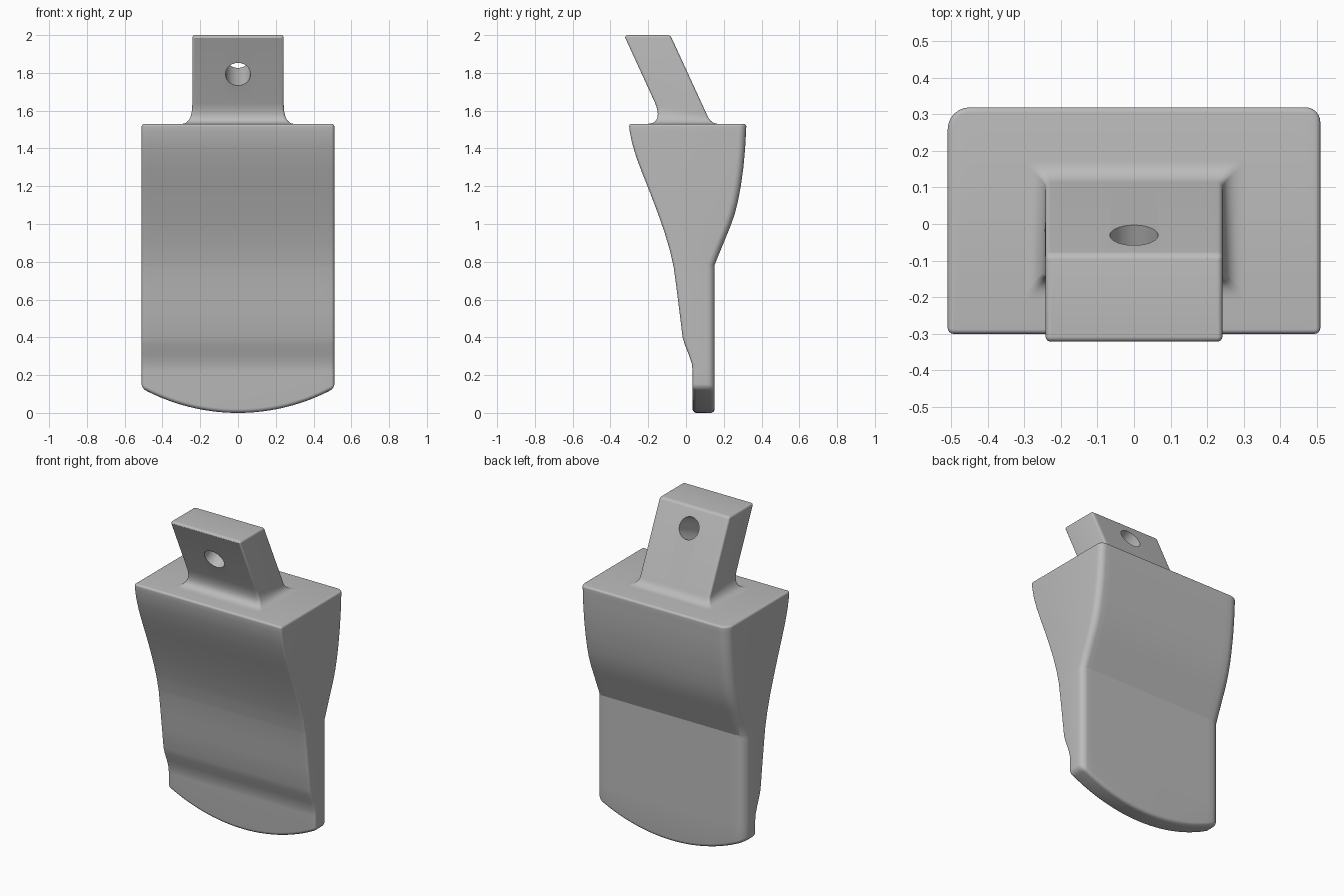
import bpy, bmesh, math
from mathutils import Vector

old = bpy.data.objects.get("Cube")
if old:
    bpy.data.objects.remove(old)

grey = bpy.data.materials.new("plain grey")
grey.use_nodes = True
grey.diffuse_color = (0.5, 0.5, 0.5, 1)
grey.node_tree.nodes["Principled BSDF"].inputs["Base Color"].default_value = (0.5, 0.5, 0.5, 1)

HALF = 0.51      # half width of the blade
TOP = 1.53       # shoulder height
STEPS = 6


def corner(cx, cy, r, start, sweep):
    angles = [math.radians(start + sweep * i / STEPS) for i in range(STEPS + 1)]
    return [(cx + r * math.cos(a), cy + r * math.sin(a)) for a in angles]


def straight(a, b, n=24):
    return [(a[0] + (b[0] - a[0]) * i / n, a[1] + (b[1] - a[1]) * i / n) for i in range(1, n)]


def ring(half, yf, yb, radii, inset, height):
    """Rounded rectangle; returns matching front and back rows, both from -x to +x."""
    x, f, b = half - inset, yf + inset, yb - inset
    fl, fr, bl, br = [max(r - inset, 0.004) for r in radii]
    p, q = corner(fl - x, f + fl, fl, 180, 90), corner(x - fr, f + fr, fr, 270, 90)
    s, t = corner(bl - x, b - bl, bl, 180, -90), corner(x - br, b - br, br, 90, -90)
    rows = (p + straight(p[-1], q[0]) + q, s + straight(s[-1], t[0]) + t)
    return [[Vector((u, v, height(u, v))) for u, v in row] for row in rows]


def loft(name, rings):
    """Skin the rings from bottom to top and cap both ends with strips."""
    bm = bmesh.new()
    loops = [[[bm.verts.new(p) for p in row] for row in r] for r in rings]
    around = [front + back[::-1] for front, back in loops]
    for low, high in zip(around, around[1:]):
        for i in range(len(low)):
            j = (i + 1) % len(low)
            bm.faces.new((low[i], low[j], high[j], high[i]))
    for front, back in (loops[0], loops[-1]):
        for i in range(len(front) - 1):
            bm.faces.new((front[i], front[i + 1], back[i + 1], back[i]))
    bmesh.ops.recalc_face_normals(bm, faces=bm.faces)
    mesh = bpy.data.meshes.new(name)
    bm.to_mesh(mesh)
    bm.free()
    mesh.materials.append(grey)
    obj = bpy.data.objects.new(name, mesh)
    bpy.context.collection.objects.link(obj)
    return obj


def smooth(obj, degrees):
    bpy.ops.object.select_all(action='DESELECT')
    obj.select_set(True)
    bpy.context.view_layer.objects.active = obj
    bpy.ops.object.shade_smooth_by_angle(angle=math.radians(degrees))


def lookup(profile, z):
    for (z0, y0), (z1, y1) in zip(profile, profile[1:]):
        if z <= z1:
            return y0 + (y1 - y0) * max(0, (z - z0) / (z1 - z0))
    return profile[-1][1]


# Blade: side profiles as (height, depth)
front = [(0.22, 0.035), (0.26, 0.031), (0.31, 0.014), (0.36, -0.006), (0.4, -0.018),
         (0.54, -0.035), (0.66, -0.05), (0.77, -0.065), (0.86, -0.085), (0.96, -0.115),
         (1.06, -0.15), (1.17, -0.192), (1.26, -0.228), (1.35, -0.262), (1.43, -0.286),
         (1.49, -0.298), (TOP, -0.302)]
back = [(0.22, 0.152), (0.785, 0.152), (0.89, 0.195), (1.0, 0.24), (1.06, 0.26), (1.12, 0.275),
        (1.2, 0.29), (1.3, 0.304), (1.4, 0.313), (TOP, 0.32)]
radii = (0.016, 0.016, 0.06, 0.04)
R_TIP = 1.065


def tip(x):
    return R_TIP - math.sqrt(R_TIP ** 2 - x * x)


def blade_ring(z, inset=0):
    return ring(HALF, lookup(front, z), lookup(back, z), radii, inset, lambda u, v: z)


def tip_ring(rise, inset):
    return ring(HALF, front[0][1], back[0][1], radii, inset, lambda u, v: tip(u) + rise)


quarter = [math.radians(90 * i / STEPS) for i in range(STEPS + 1)]
rings = [tip_ring(0.022 * (1 - math.sin(a)), 0.022 * (1 - math.cos(a))) for a in quarter[::-1]]
rings = [tip_ring(0.022 * (1 - math.cos(a)), 0.022 * (1 - math.sin(a))) for a in quarter]
edge = 0.014
levels = sorted({z for z, y in front + back if z < TOP - edge})
rings += [blade_ring(z) for z in levels]
rings += [blade_ring(TOP - edge * (1 - math.sin(a)), edge * (1 - math.cos(a))) for a in quarter]
blade = loft("blade", rings)
smooth(blade, 20)

# Tang: leaning lug with a flared, mitred foot
LEAN = 0.46


def front_y(z):
    return -0.322 + (1.985 - z) * LEAN


def back_y(z):
    return -0.083 + (2 - z) * LEAN


def bezier(a, b, c, t):
    return a * (1 - t) ** 2 + 2 * b * t * (1 - t) + c * t * t


def tang_ring(half, yf, zf, yb, zb, inset=0):
    return ring(half, yf, yb, (0.014,) * 4, inset,
                lambda u, v: zf + (zb - zf) * (v - yf) / (yb - yf))


rings = [tang_ring(0.3, -0.21, TOP - 0.01, 0.175, TOP - 0.01)]
for i in range(11):
    t = i / 10
    rings.append(tang_ring(
        bezier(0.3, 0.242, 0.242, t),
        bezier(-0.21, -0.12, front_y(1.64), t), bezier(TOP, TOP, 1.64, t),
        bezier(0.175, 0.131, back_y(1.575), t), bezier(TOP, TOP, 1.575, t)))
for a in quarter:
    z = 2 - edge * (1 - math.sin(a))
    rings.append(tang_ring(0.242, front_y(min(z, 1.985)), z, back_y(z), z, edge * (1 - math.cos(a))))
tang = loft("tang", rings)

# Pin hole, square to the leaning faces
bpy.ops.mesh.primitive_cylinder_add(vertices=48, radius=0.066, depth=0.6, location=(0, -0.131, 1.84),
                                    rotation=(math.atan2(1, LEAN) + math.pi / 2 - math.pi, 0, 0))
cutter = bpy.context.object
cutter.name = "hole_cutter"
axis = Vector((0, 1, LEAN)).normalized()
cutter.rotation_euler = axis.to_track_quat('Z', 'Y').to_euler()
cutter.hide_render = True
cutter.data.materials.append(grey)
cut = tang.modifiers.new("pin hole", 'BOOLEAN')
cut.operation = 'DIFFERENCE'
cut.solver = 'EXACT'
cut.object = cutter
bpy.ops.object.select_all(action='DESELECT')
tang.select_set(True)
bpy.context.view_layer.objects.active = tang
bpy.ops.object.modifier_apply(modifier=cut.name)
bpy.data.objects.remove(cutter)
smooth(tang, 30)
